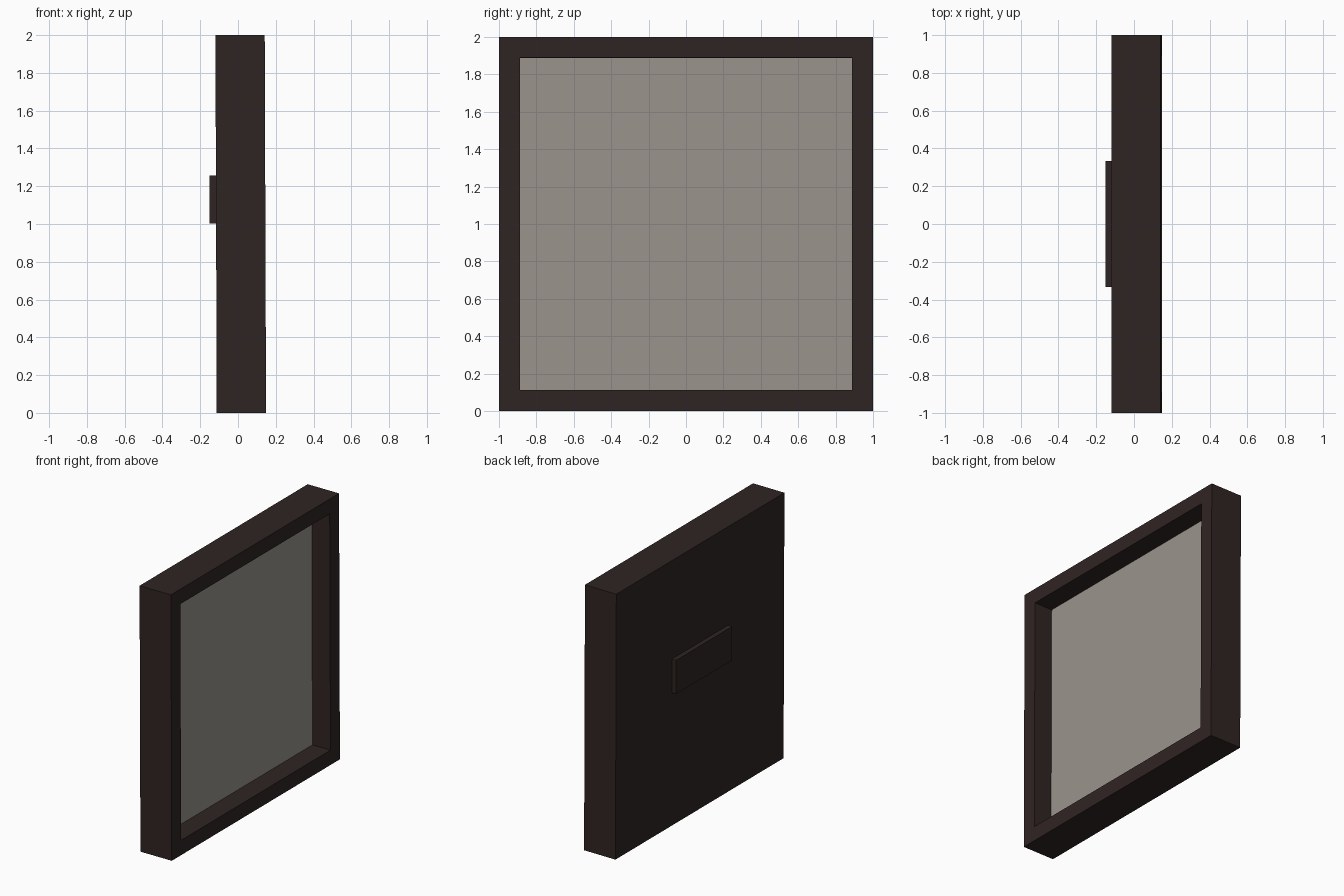
import bpy, bmesh
from mathutils import Matrix, Vector

if "Cube" in bpy.data.objects:
    bpy.data.objects.remove(bpy.data.objects["Cube"])

TILT = Matrix.Translation((0, 0, 1)) @ Matrix.Rotation(-0.0035, 4, 'Y') @ Matrix.Translation((0, 0, -1))


def material(name, rgb):
    m = bpy.data.materials.new(name)
    m.diffuse_color = (*rgb, 1)
    m.use_nodes = True
    m.node_tree.nodes["Principled BSDF"].inputs["Base Color"].default_value = m.diffuse_color
    return m


dark = material("dark brown", (0.028, 0.018, 0.016))
grey = material("warm grey", (0.32, 0.295, 0.26))


def box(lo, hi):
    bm = bmesh.new()
    lo, hi = Vector(lo), Vector(hi)
    bmesh.ops.create_cube(bm, size=1)
    for v in bm.verts:
        v.co = (lo + hi) / 2 + Vector(a * b for a, b in zip(v.co, hi - lo))
    return bm


def finish(bm, name, mats):
    # the whole model leans back very slightly
    bm.transform(TILT)
    mesh = bpy.data.meshes.new(name)
    bm.to_mesh(mesh)
    bm.free()
    for m in mats:
        mesh.materials.append(m)
    bpy.context.collection.objects.link(bpy.data.objects.new(name, mesh))


# frame with a recessed grey panel facing +x
bm = box((-0.116, -1, 0), (0.145, 1, 2))
bm.normal_update()
front = max(bm.faces, key=lambda f: f.normal.x)
bmesh.ops.inset_region(bm, faces=[front], thickness=0.158)
panel = bmesh.ops.extrude_discrete_faces(bm, faces=[front])["faces"][0]
bmesh.ops.translate(bm, verts=panel.verts, vec=(-0.15, 0, 0))
panel.material_index = 1
bmesh.ops.recalc_face_normals(bm, faces=bm.faces)
finish(bm, "framed_panel", [dark, grey])

# raised block on the back
finish(box((-0.151, -0.333, 1.002), (-0.11, 0.333, 1.257)), "back_block", [dark])
